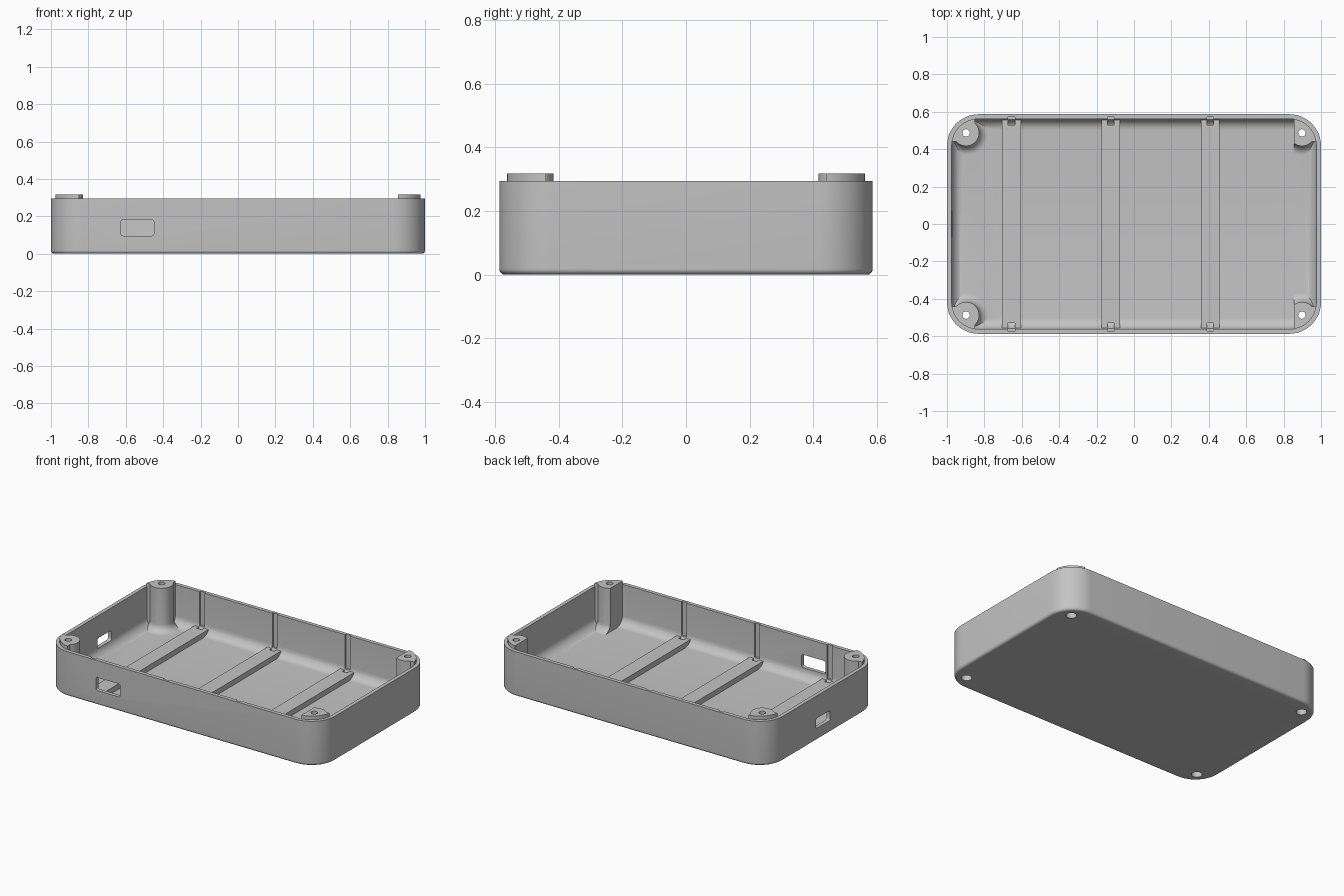
import bpy, bmesh, math
from mathutils import Matrix

old = bpy.data.objects.get("Cube")
if old:
    bpy.data.objects.remove(old, do_unlink=True)

plastic = bpy.data.materials.new("grey_plastic")
plastic.use_nodes = True
GREY = (0.55, 0.55, 0.55, 1)
plastic.diffuse_color = GREY
plastic.node_tree.nodes["Principled BSDF"].inputs["Base Color"].default_value = GREY

HALF_X, HALF_Y, RADIUS, WALL = 1.0, 0.587, 0.17, 0.025
FLOOR, RIM, BOSS_TOP = 0.03, 0.294, 0.318
BOSS_X, BOSS_Y, BOSS_R = 0.898, 0.487, 0.07


def outline(hx, hy, r, steps):
    """Rounded rectangle, counter-clockwise."""
    if r <= 0:
        return [(hx, hy), (-hx, hy), (-hx, -hy), (hx, -hy)]
    pts = []
    for k, (sx, sy) in enumerate([(1, 1), (-1, 1), (-1, -1), (1, -1)]):
        for i in range(steps + 1):
            a = (k + i / steps) * math.pi / 2
            pts.append((sx * (hx - r) + r * math.cos(a), sy * (hy - r) + r * math.sin(a)))
    return pts


def loft(name, hx, hy, r, levels, loc=(0, 0, 0), turn=None, steps=12):
    """Stack rounded rectangles; levels are (inset, z) from bottom to top."""
    bm = bmesh.new()
    rings = []
    for inset, z in levels:
        ring = outline(hx - inset, hy - inset, r - inset if r else 0, steps)
        rings.append([bm.verts.new((x, y, z)) for x, y in ring])
    n = len(rings[0])
    for a, b in zip(rings, rings[1:]):
        for i in range(n):
            j = (i + 1) % n
            bm.faces.new((a[i], a[j], b[j], b[i]))
    bm.faces.new(rings[0][::-1])
    bm.faces.new(rings[-1])
    bmesh.ops.remove_doubles(bm, verts=bm.verts, dist=1e-5)
    bmesh.ops.recalc_face_normals(bm, faces=bm.faces)
    bm.transform(Matrix.Translation(loc) @ (turn or Matrix.Identity(4)))
    mesh = bpy.data.meshes.new(name)
    bm.to_mesh(mesh)
    bm.free()
    mesh.materials.append(plastic)
    ob = bpy.data.objects.new(name, mesh)
    bpy.context.collection.objects.link(ob)
    return ob


def box(name, x0, x1, y0, y1, z0, z1):
    return loft(name, (x1 - x0) / 2, (y1 - y0) / 2, 0, [(0, z0), (0, z1)],
                ((x0 + x1) / 2, (y0 + y1) / 2, 0))


def combine(target, other, operation):
    """Apply a boolean and discard the second object."""
    mod = target.modifiers.new("combine", "BOOLEAN")
    mod.operation, mod.object, mod.solver = operation, other, "EXACT"
    bpy.context.view_layer.update()
    result = target.evaluated_get(bpy.context.evaluated_depsgraph_get())
    mesh = bpy.data.meshes.new_from_object(result)
    target.modifiers.clear()
    target.data = mesh
    bpy.data.objects.remove(other, do_unlink=True)


def fillet(r, z, steps=8):
    """Quarter-round levels that start inset by r at height z."""
    angles = [i / steps * math.pi / 2 for i in range(steps + 1)]
    return [(r - r * math.sin(a), z + r - r * math.cos(a)) for a in angles]


# Hollow tray with a rounded bottom edge and a filleted floor
tray = loft("tray", HALF_X, HALF_Y, RADIUS, fillet(0.018, 0) + [(0, RIM)])
cavity = loft("cavity", HALF_X - WALL, HALF_Y - WALL, RADIUS - WALL,
              fillet(0.06, FLOOR) + [(0, 0.5)])
combine(tray, cavity, "DIFFERENCE")

# Floor ribs with notched ends, and shallow wall grooves above them
for x in (-0.655, -0.125, 0.407):
    rib = box("rib", x - 0.05, x + 0.05, -0.574, 0.574, 0.022, 0.065)
    grooves = []
    for s in (-1, 1):
        y0, y1 = sorted((s * 0.53, s * 0.6))
        combine(rib, box("notch", x - 0.018, x + 0.018, y0, y1, 0, 0.2), "DIFFERENCE")
        y0, y1 = sorted((s * 0.545, s * 0.572))
        grooves.append(box("groove", x - 0.018, x + 0.018, y0, y1, 0.07, 0.5))
    combine(tray, rib, "UNION")
    for groove in grooves:
        combine(tray, groove, "DIFFERENCE")

# Corner screw posts, flared at the foot; the right pair is trimmed flat
flare = [(-i, z) for i, z in fillet(0.05, 0.03)]
flare = [(-0.05, 0.02)] + [(-0.05 + 0.05 * math.sin(a), 0.03 + 0.05 * (1 - math.cos(a)))
                           for a in [i * math.pi / 16 for i in range(9)]]
for sx in (-1, 1):
    for sy in (-1, 1):
        post = loft("post", BOSS_R, BOSS_R, BOSS_R, flare + [(0, BOSS_TOP)],
                    (sx * BOSS_X, sy * BOSS_Y, 0))
        x0, x1 = sorted((sx * 0.85, sx * 1.1))
        y0, y1 = sorted((sy * 0.44, sy * 0.7))
        combine(post, box("corner_fill", x0, x1, y0, y1, 0.021, 0.4), "UNION")
        limit = loft("limit", HALF_X - 0.023, HALF_Y - 0.023, RADIUS - 0.023,
                     [(0, 0.024), (0, BOSS_TOP - 0.0005)])
        combine(post, limit, "INTERSECT")
        if sx > 0:
            combine(post, box("trim", 0.855, 1.2, -1, 1, -1, 1), "INTERSECT")
        combine(tray, post, "UNION")

# Screw holes with a wider bore from below
for sx in (-1, 1):
    for sy in (-1, 1):
        for r, top in ((0.02, 0.5), (0.032, 0.2)):
            bore = loft("bore", r, r, r, [(0, -0.1), (0, top)],
                        (sx * BOSS_X, sy * BOSS_Y, 0), steps=8)
            combine(tray, bore, "DIFFERENCE")

# Connector openings in the front wall and the short wall
upright = Matrix.Rotation(math.pi / 2, 4, "X")
sideways = Matrix.Rotation(math.pi / 2, 4, "Z") @ upright
depth = [(0, -0.05), (0, 0.05)]
combine(tray, loft("front_opening", 0.088, 0.043, 0.012, depth,
                   (-0.538, -HALF_Y, 0.139), upright, 5), "DIFFERENCE")
combine(tray, loft("side_opening", 0.073, 0.033, 0.012, depth,
                   (-HALF_X, 0, 0.113), sideways, 5), "DIFFERENCE")

# Smooth the rounded surfaces, keep edges sharp
tray.name = "enclosure_tray"
bpy.ops.object.select_all(action="DESELECT")
tray.select_set(True)
bpy.context.view_layer.objects.active = tray
bpy.ops.object.shade_smooth_by_angle(angle=math.radians(30))
